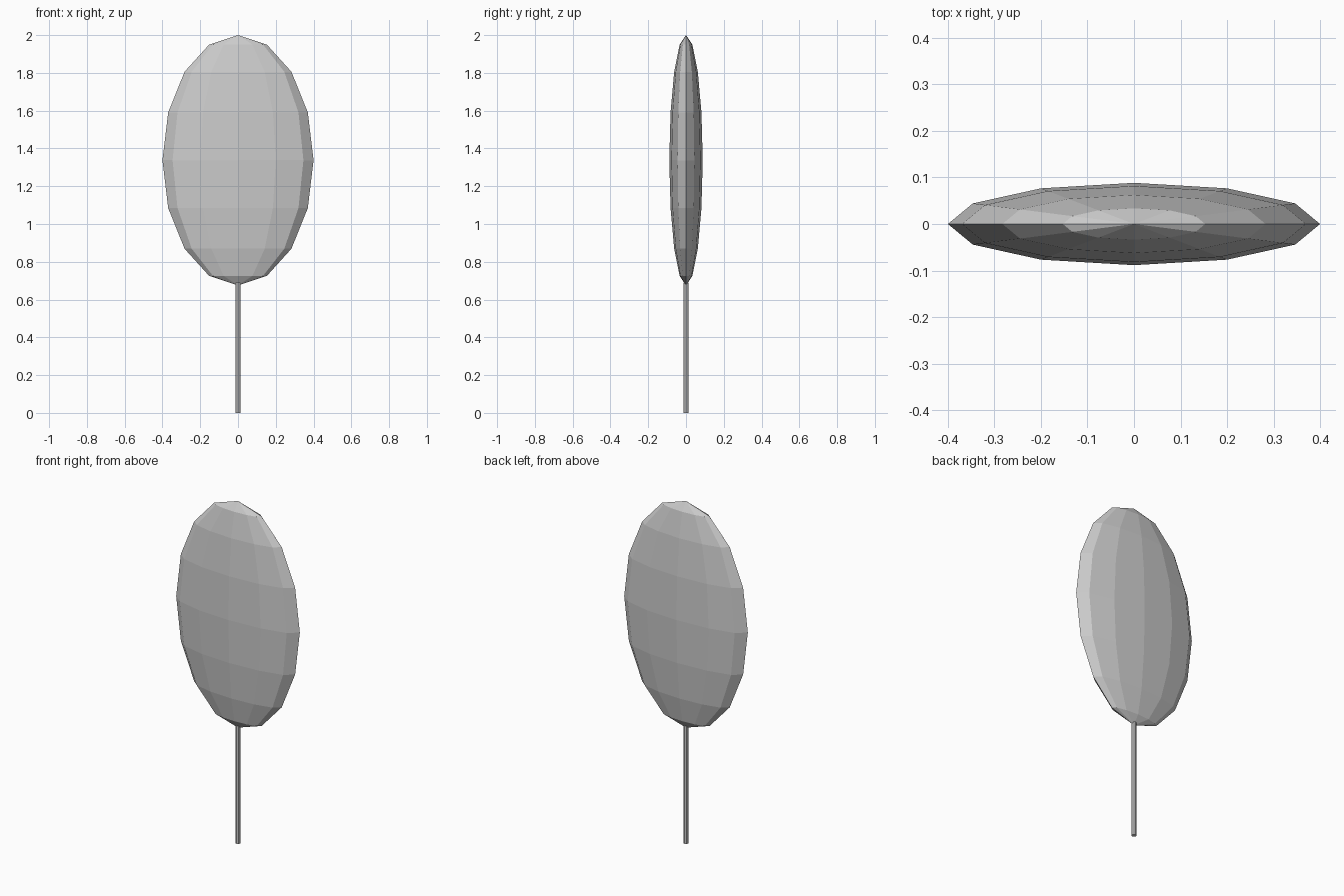
import bpy
from math import radians

cube = bpy.data.objects.get("Cube")
if cube:
    bpy.data.objects.remove(cube, do_unlink=True)


def make_material(name, color):
    mat = bpy.data.materials.new(name)
    mat.use_nodes = True
    mat.diffuse_color = color
    mat.node_tree.nodes["Principled BSDF"].inputs["Base Color"].default_value = color
    return mat


def finish(name, mat):
    obj = bpy.context.object
    obj.name = name
    bpy.ops.object.transform_apply(location=False, rotation=True, scale=True)
    obj.data.materials.append(mat)
    bpy.ops.object.shade_flat()
    return obj


grey = make_material("plain grey", (0.6, 0.6, 0.6, 1))

# Flattened faceted egg-shaped head
HEAD_Z = 1.3375
bpy.ops.mesh.primitive_uv_sphere_add(segments=12, ring_count=8, radius=1,
                                     location=(0, 0, HEAD_Z))
bpy.context.object.scale = (0.4, 0.0885, 2 - HEAD_Z)
finish("head", grey)

# Thin stick, its top just inside the head
STICK_TOP = 0.69
bpy.ops.mesh.primitive_cylinder_add(vertices=8, radius=0.0135, depth=STICK_TOP,
                                    location=(0, 0, STICK_TOP / 2))
finish("stick", grey)
